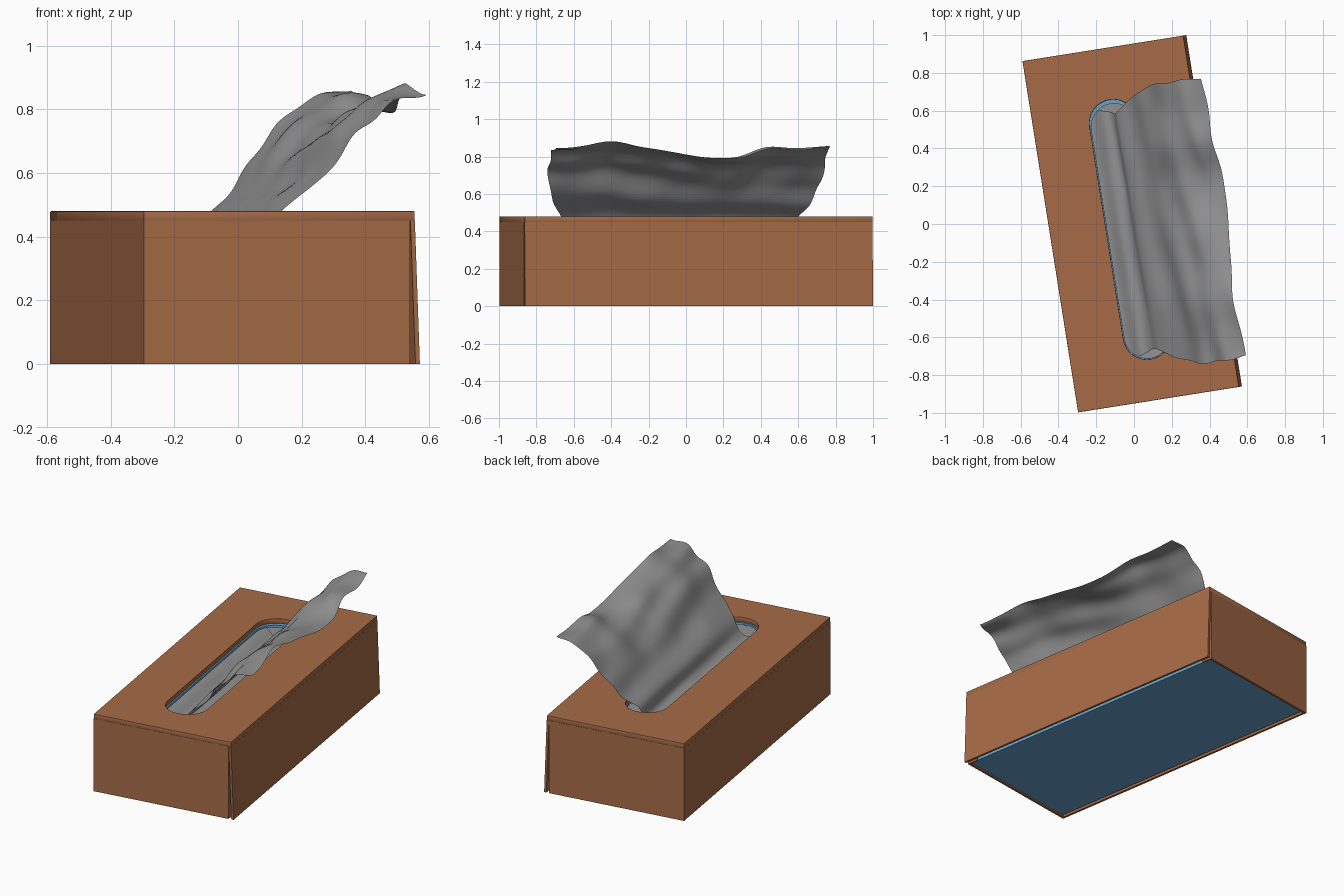
import bpy, bmesh, math
from mathutils import Vector, Matrix

if "Cube" in bpy.data.objects:
    bpy.data.objects.remove(bpy.data.objects["Cube"])

ROT = Matrix.Translation((-0.0175, 0, 0)) @ Matrix.Rotation(math.radians(9), 4, 'Z')
HW, HL, H = 0.431, 0.9415, 0.48      # half width, half length, height
SLOT = (-0.008, -0.028)              # slot centre


def material(name, col):
    m = bpy.data.materials.new(name)
    m.diffuse_color = (*col, 1)
    m.use_nodes = True
    m.node_tree.nodes["Principled BSDF"].inputs["Base Color"].default_value = m.diffuse_color
    return m


BROWN = material("brown leather", (0.385, 0.148, 0.062))
BLUE = material("blue carton", (0.14, 0.37, 0.61))
GRAY = material("gray tissue", (0.29, 0.29, 0.29))


def add_object(name, bm, mat, bevel=0.0):
    bmesh.ops.recalc_face_normals(bm, faces=bm.faces)
    me = bpy.data.meshes.new(name)
    bm.to_mesh(me)
    bm.free()
    me.materials.append(mat)
    ob = bpy.data.objects.new(name, me)
    bpy.context.collection.objects.link(ob)
    ob.matrix_world = ROT
    if bevel:
        b = ob.modifiers.new("bevel", 'BEVEL')
        b.width, b.segments, b.limit_method = bevel, 2, 'ANGLE'
        b.angle_limit = math.radians(40)
    return ob


def box(bm, x0, x1, y0, y1, z0, z1):
    m = Matrix.Translation(((x0 + x1) / 2, (y0 + y1) / 2, (z0 + z1) / 2))
    m = m @ Matrix.Diagonal((x1 - x0, y1 - y0, z1 - z0, 1))
    return bmesh.ops.create_cube(bm, size=1, matrix=m)["verts"]


def stadium(cx, cy, r, half, n=16):
    pts = []
    for s in (0, 1):
        for i in range(n + 1):
            a = math.pi * (i / n + s)
            pts.append((cx + r * math.cos(a), cy + (half, -half)[s] + r * math.sin(a)))
    return pts


def slotted_plate(hw, hl, hole, z0, z1):
    """Rectangle with a hole, filled by a 2D curve and extruded."""
    cu = bpy.data.curves.new("outline", 'CURVE')
    cu.dimensions, cu.fill_mode, cu.extrude = '2D', 'BOTH', (z1 - z0) / 2
    for pts in ([(-hw, -hl), (hw, -hl), (hw, hl), (-hw, hl)], hole):
        sp = cu.splines.new('POLY')
        sp.points.add(len(pts) - 1)
        for p, (x, y) in zip(sp.points, pts):
            p.co = (x, y, 0, 1)
        sp.use_cyclic_u = True
    tmp = bpy.data.objects.new("outline", cu)
    bm = bmesh.new()
    me = tmp.to_mesh()
    bm.from_mesh(me)
    tmp.to_mesh_clear()
    bpy.data.objects.remove(tmp)
    bmesh.ops.remove_doubles(bm, verts=bm.verts, dist=1e-5)
    bmesh.ops.translate(bm, verts=bm.verts, vec=(0, 0, (z0 + z1) / 2))
    return bm


# leather cover: slotted top, three fixed walls
add_object("cover_top", slotted_plate(HW, HL, stadium(*SLOT, 0.125, 0.57), 0.45, H), BROWN, 0.003)
T = 0.014
for name, dims in {
    "cover_left_wall": (-HW, -HW + T, -HL, HL),
    "cover_front_wall": (-HW + T, HW - 0.016, -HL, -HL + T),
    "cover_back_wall": (-HW + T, HW - 0.016, HL - T, HL),
}.items():
    bm = bmesh.new()
    box(bm, *dims, 0, 0.451)
    if "left" not in name:      # short return behind the open flap corner
        s = -1 if "front" in name else 1
        a, b = sorted((s * (HL - T), s * (HL - 0.07)))
        box(bm, HW - 0.024, HW - 0.016, a, b, 0, 0.451)
    add_object(name, bm, BROWN)

# right wall is a flap that swings slightly outwards
bm = bmesh.new()
for v in box(bm, HW - T, HW, -HL, HL, 0, 0.451):
    if v.co.z < 0.1:
        v.co.x += 0.016
add_object("cover_right_flap", bm, BROWN)

# inner carton: slotted lid, walls and floor
cw, cl = HW - 0.026, HL - 0.018
bm = slotted_plate(cw, cl, stadium(SLOT[0] + 0.002, SLOT[1] - 0.008, 0.121, 0.56), 0.436, 0.449)
box(bm, -cw, cw, -cl, cl, 0.006, 0.018)
for s in (-1, 1):
    a, b = sorted((s * cw, s * (cw - 0.008)))
    box(bm, a, b, -cl, cl, 0.018, 0.436)
    a, b = sorted((s * cl, s * (cl - 0.008)))
    box(bm, -cw + 0.008, cw - 0.008, a, b, 0.018, 0.436)
add_object("inner_carton", bm, BLUE)

# stack of tissues inside
bm = bmesh.new()
box(bm, -0.38, 0.38, -0.88, 0.88, 0.02, 0.35)
add_object("tissue_stack", bm, GRAY)


def spline(pts, t):
    """Catmull-Rom through pts, t in 0..1."""
    n = len(pts) - 1
    i = min(int(t * n), n - 1)
    f = t * n - i
    a, b, c, d = (Vector(pts[min(max(k, 0), n)]) for k in range(i - 1, i + 3))
    return 0.5 * (2 * b + (c - a) * f + (2 * a - 5 * b + 4 * c - d) * f * f
                  + (3 * b - a - 3 * c + d) * f ** 3)


# pulled-out tissue: swept profile (x, z, half width) with wrinkles
PROFILE = [(-0.2, 0.415, 0.70), (-0.12, 0.415, 0.69), (-0.05, 0.385, 0.655), (0.0, 0.405, 0.635),
           (0.03, 0.48, 0.645), (0.115, 0.56, 0.70), (0.185, 0.645, 0.735), (0.25, 0.735, 0.75),
           (0.325, 0.795, 0.75), (0.41, 0.835, 0.75), (0.49, 0.85, 0.745)]
EDGE = [(0, 0.0), (0, 0.005), (0, 0.024), (0, -0.005), (0, -0.03), (0, -0.06),
        (0, -0.055), (0, -0.005), (0, 0.0), (0, 0.015)]
NU, NV = 70, 100
bm = bmesh.new()
rows = []
for i in range(NU + 1):
    t = i / NU
    x, z, w = spline(PROFILE, t)
    grow = max(0.0, (t - 0.4) / 0.6)
    amp = 0.003 + 0.007 * min(1, grow * 2)
    lean = 0.03 * math.sin(math.pi * min(1, max(0, (t - 0.3) / 0.68)))
    row = []
    for j in range(NV + 1):
        v = j / NV
        y = -0.04 + w * (2 * v - 1)
        g = spline(EDGE, v)[1] * grow ** 1.3
        d = amp * (math.sin(5 * y + 24 * t) * math.cos(4 * y + 1)
                   + 0.5 * math.sin(17 * y - 9 * t + 1) * math.cos(11 * t - 3 * y)
                   + 0.6 * math.sin(34 * t + 3 * y))
        row.append(bm.verts.new((x - 0.5 * g - 0.6 * d + lean * max(-0.2, 1 - 2 * v),
                                 y + 0.004 * math.sin(30 * t) * (2 * v - 1),
                                 z + g + 0.8 * d)))
    rows.append(row)
for a, b in zip(rows, rows[1:]):
    for j in range(NV):
        bm.faces.new((a[j], a[j + 1], b[j + 1], b[j])).smooth = True
add_object("pulled_tissue", bm, GRAY)
